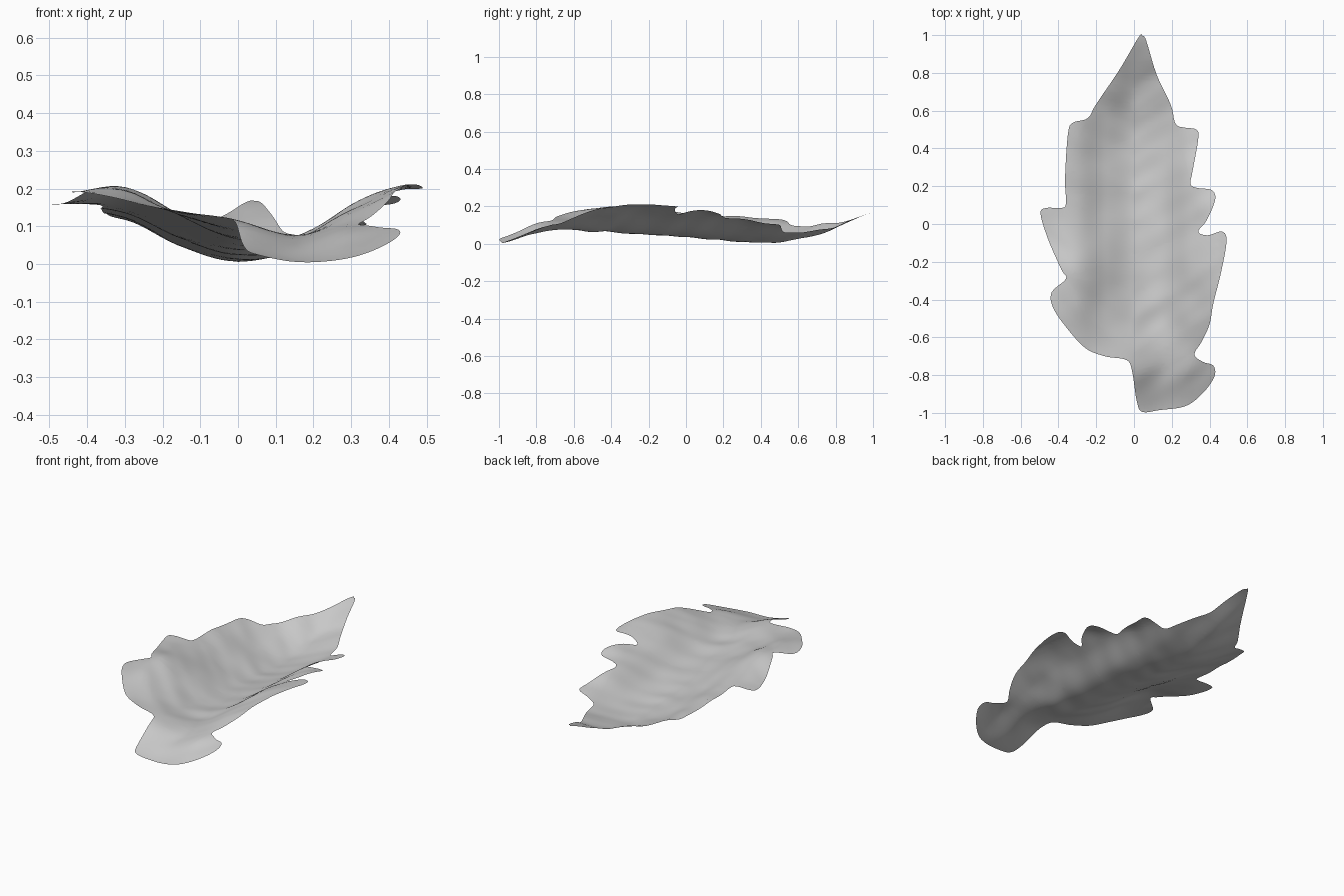
import bpy
import bmesh
from mathutils import Vector, noise

cube = bpy.data.objects.get("Cube")
if cube:
    bpy.data.objects.remove(cube, do_unlink=True)


def spline(points, segment, t):
    """Catmull-Rom point between the middle two of four indexed points."""
    a, b, c, d = (points[i] for i in segment)
    return 0.5 * (2 * b + (c - a) * t + (2 * a - 5 * b + 4 * c - d) * t * t
                  + (3 * b - 3 * c + d - a) * t ** 3)


def sample(points, f):
    """Open spline through evenly spaced values, f from 0 to 1."""
    last = len(points) - 1
    f = min(max(f, 0), 1) * last
    i = min(int(f), last - 1)
    return spline(points, [min(max(i + k, 0), last) for k in (-1, 0, 1, 2)], f - i)


# Lobed leaf margin, clockwise from the tip
MARGIN = [Vector(p) for p in (
    (.045, .995), (.065, .97), (.12, .79), (.195, .63), (.22, .53), (.27, .51),
    (.33, .5), (.34, .45), (.31, .28), (.3, .21), (.34, .19), (.41, .18),
    (.43, .13), (.385, .02), (.34, -.04), (.39, -.06), (.465, -.04),
    (.49, -.09), (.46, -.26), (.42, -.42), (.4, -.53), (.36, -.62),
    (.32, -.69), (.365, -.73), (.42, -.75), (.425, -.81), (.36, -.9),
    (.27, -.965), (.135, -.985), (.045, -.995), (.015, -.94), (-.01, -.78),
    (-.04, -.72), (-.155, -.7), (-.26, -.655), (-.36, -.545), (-.43, -.44),
    (-.435, -.36), (-.36, -.29), (-.385, -.24), (-.455, -.08), (-.495, .055),
    (-.465, .085), (-.385, .085), (-.36, .11), (-.365, .24), (-.35, .475),
    (-.325, .535), (-.245, .56), (-.2, .635), (-.075, .82), (.025, .99))]

# Cross-sections from stalk to tip, each running from -x to +x
SPAN = 0.45
SECTIONS = [Vector(s) for s in (
    (.05, .05, .05, .035, .003, .005, .01),
    (.13, .135, .135, .115, .07, .09, .095),
    (.185, .185, .13, .085, .07, .135, .19),
    (.185, .2, .125, .06, .065, .155, .21),
    (.163, .153, .085, .037, .055, .14, .195),
    (.155, .132, .06, .013, .038, .135, .152),
    (.14, .12, .05, .01, .035, .09, .11),
    (.12, .12, .115, .065, .082, .1, .1),
    (.168, .168, .168, .168, .168, .168, .168))]


def height(x, y):
    section = sample(SECTIONS, (y + 1) / 2)
    base = sample(section, (x + SPAN) / (2 * SPAN))
    # Wrinkles that slant away from the midrib
    fade = min(1, (1 - abs(y)) * 5)
    slant = noise.noise(Vector((x * 3, (y - abs(x) * 0.7) * 9, 0)))
    bump = noise.noise(Vector((x * 7, y * 7, 5)))
    return max(0, base + fade * (slant * 0.006 + bump * 0.005))


# Leaf blade: fill the margin, cut it into a fine grid, then bend it
bm = bmesh.new()
count = len(MARGIN)
rim = []
for i in range(count):
    segment = [(i + k) % count for k in (-1, 0, 1, 2)]
    for step in range(5):
        x, y = spline(MARGIN, segment, step / 5)
        rim.append(bm.verts.new((x, y, 0)))
blade = bm.faces.new(rim)
blade.normal_update()
if blade.normal.z < 0:
    blade.normal_flip()
bmesh.ops.triangulate(bm, faces=[blade])
for axis, limit in ((Vector((1, 0, 0)), 0.5), (Vector((0, 1, 0)), 1.0)):
    cuts = int(limit * 50)
    for k in range(-cuts, cuts + 1):
        bmesh.ops.bisect_plane(
            bm, geom=bm.verts[:] + bm.edges[:] + bm.faces[:], dist=1e-5,
            plane_co=axis * (k * limit / cuts + 0.0007), plane_no=axis)
bmesh.ops.remove_doubles(bm, verts=bm.verts[:], dist=0.0005)
for v in bm.verts:
    v.co.z = height(v.co.x, v.co.y)
for face in bm.faces:
    face.smooth = True

mesh = bpy.data.meshes.new("leaf_blade")
bm.to_mesh(mesh)
bm.free()
leaf = bpy.data.objects.new("leaf_blade", mesh)
bpy.context.collection.objects.link(leaf)

# Plain grey leaf colour
grey = bpy.data.materials.new("leaf_grey")
grey.use_nodes = True
colour = (0.6, 0.6, 0.6, 1)
grey.diffuse_color = colour
grey.node_tree.nodes["Principled BSDF"].inputs["Base Color"].default_value = colour
mesh.materials.append(grey)
